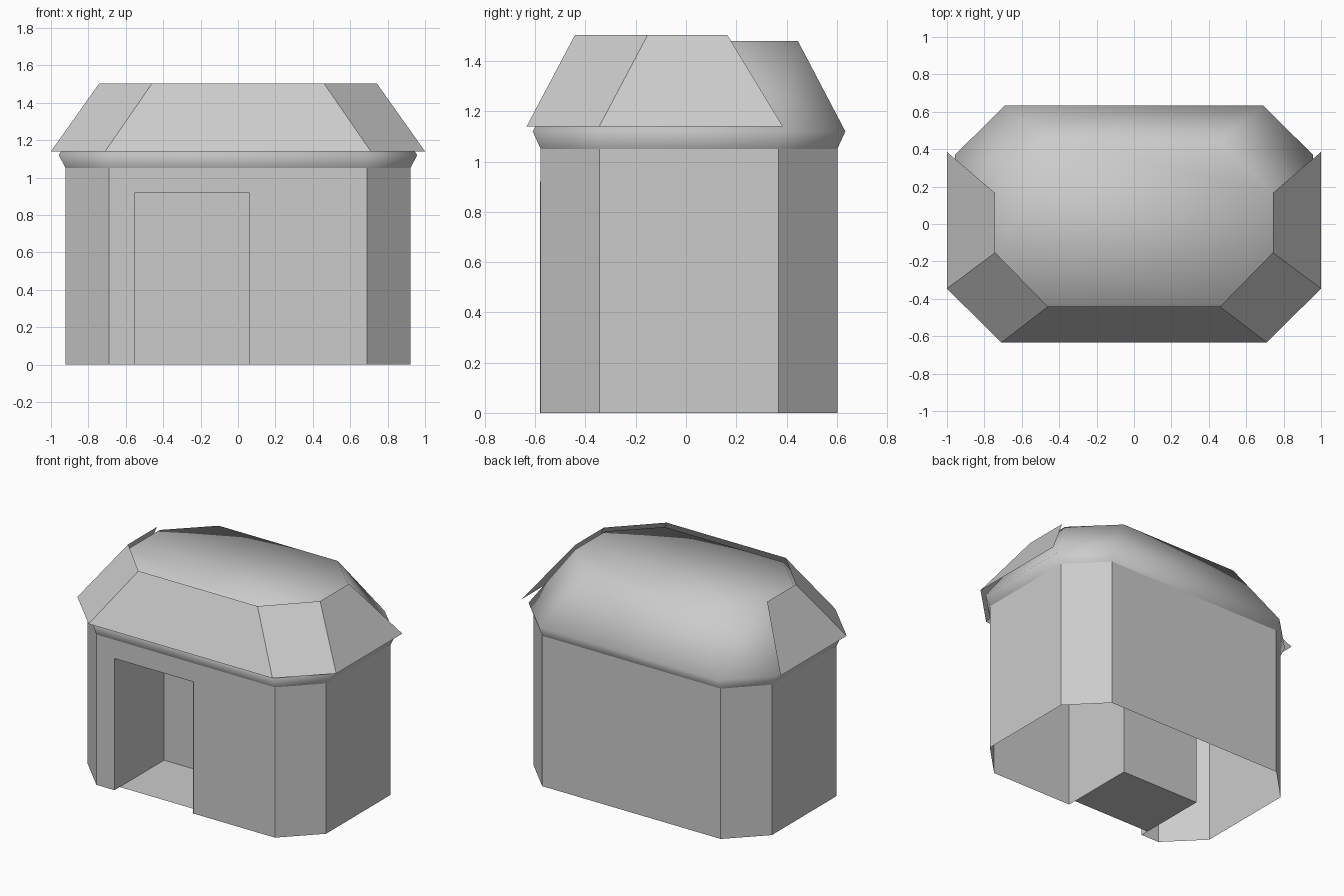
import bpy, bmesh, math

cube = bpy.data.objects.get("Cube")
if cube:
    bpy.data.objects.remove(cube)

stone = bpy.data.materials.new("plain_grey")
stone.use_nodes = True
GREY = (0.6, 0.6, 0.6, 1)
stone.diffuse_color = GREY
stone.node_tree.nodes["Principled BSDF"].inputs["Base Color"].default_value = GREY

CY = 0.012                                   # depth centre of the body
DOOR_L, DOOR_R, DOOR_TOP = -0.55, 0.06, 0.92
FRONT, BACK = -0.58, -0.03                   # door recess depth


def octagon(x, y, cx, cy, z):
    """Chamfered rectangle, anticlockwise from the front left corner."""
    pts = [(-cx, -y), (cx, -y), (x, -cy), (x, cy), (cx, y), (-cx, y), (-x, cy), (-x, -cy)]
    return [(px, py + CY, z) for px, py in pts]


def finish(bm, name, smooth=False):
    mesh = bpy.data.meshes.new(name)
    bm.to_mesh(mesh)
    bm.free()
    mesh.materials.append(stone)
    obj = bpy.data.objects.new(name, mesh)
    bpy.context.collection.objects.link(obj)
    if smooth:
        bpy.ops.object.select_all(action='DESELECT')
        obj.select_set(True)
        bpy.context.view_layer.objects.active = obj
        bpy.ops.object.shade_smooth_by_angle(angle=math.radians(80))
    return obj


def loft(bm, rings, closed=True, skip=()):
    """Join successive rings with quads, returning the vertex rings."""
    rows = [[bm.verts.new(p) for p in ring] for ring in rings]
    for a, b in zip(rows, rows[1:]):
        n = len(a)
        for i in range(n if closed else n - 1):
            if i not in skip:
                j = (i + 1) % n
                bm.faces.new((a[i], a[j], b[j], b[i]))
    return rows


# Walls: open shell, with the front side built around the doorway
base = octagon(0.922, 0.59, 0.69, 0.357, 0)
eave = octagon(0.922, 0.59, 0.69, 0.357, 1.05)
bm = bmesh.new()
low, high = loft(bm, [base, eave], skip=(0,))
y = base[0][1]
d = [bm.verts.new(p) for p in ((DOOR_L, y, 0), (DOOR_L, y, DOOR_TOP),
                               (DOOR_R, y, DOOR_TOP), (DOOR_R, y, 0))]
bm.faces.new((low[0], d[0], d[1], high[0]))
bm.faces.new((d[1], d[2], high[1], high[0]))
bm.faces.new((d[3], low[1], high[1], d[2]))
finish(bm, "walls")

# Door recess: side walls, ceiling, back wall and a slightly set back floor
bm = bmesh.new()
outline = [(DOOR_L, 0), (DOOR_L, DOOR_TOP), (DOOR_R, DOOR_TOP), (DOOR_R, 0)]
front, rear = loft(bm, [[(px, yy, pz) for px, pz in outline] for yy in (FRONT, BACK)], closed=False)
bm.faces.new(rear)
sill = [bm.verts.new((px, FRONT + 0.06, 0)) for px in (DOOR_L, DOOR_R)]
bm.faces.new((sill[0], sill[1], rear[3], rear[0]))
finish(bm, "door_recess")

# Roof: flared eave, sloping sides and a flat top
bm = bmesh.new()
rows = loft(bm, [eave,
                 octagon(0.958, 0.622, 0.69, 0.357, 1.12),
                 octagon(0.73, 0.433, 0.46, 0.167, 1.48)])
bm.faces.new(rows[-1])
finish(bm, "roof", smooth=True)

# Roof cladding: thin plates over the front, front corners and sides
bm = bmesh.new()


def cladding_ring(x, y_front, cx, y_corner, y_back, z):
    half = [(cx, y_front, z), (x, y_corner, z), (x, y_back, z)]
    return [(-px, py, pz) for px, py, pz in reversed(half)] + half


loft(bm, [cladding_ring(1.0, -0.634, 0.71, -0.345, 0.385, 1.14),
          cladding_ring(0.742, -0.442, 0.46, -0.153, 0.165, 1.503)], closed=False)
finish(bm, "roof_cladding")
